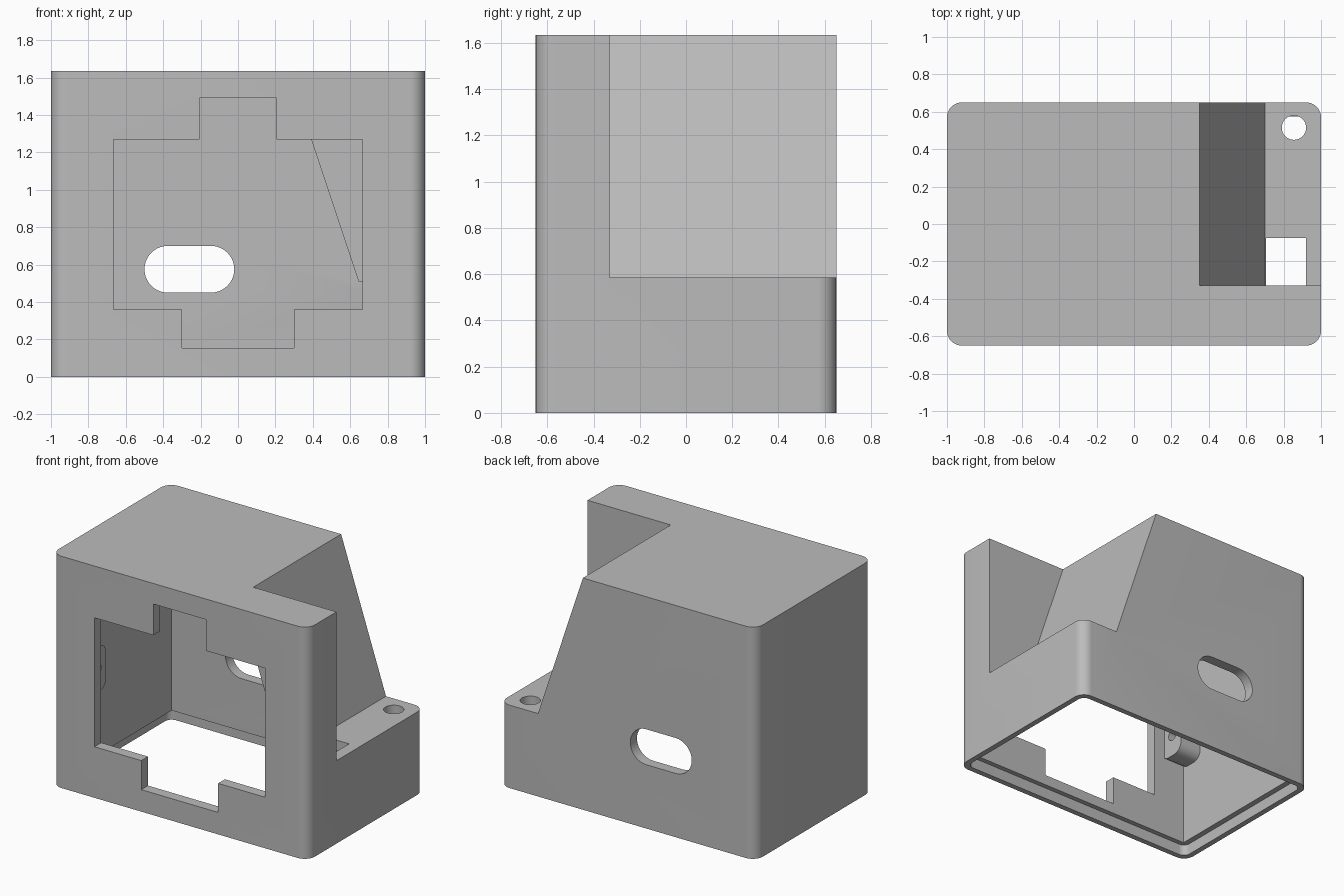
import bpy, bmesh
from math import pi, cos, sin, radians
from mathutils import Vector

cube = bpy.data.objects.get("Cube")
if cube:
    bpy.data.objects.remove(cube, do_unlink=True)

grey = bpy.data.materials.new("plain grey")
grey.use_nodes = True
COLOUR = (0.5, 0.5, 0.5, 1)
grey.diffuse_color = COLOUR
grey.node_tree.nodes["Principled BSDF"].inputs["Base Color"].default_value = COLOUR

H, WALL = 1.635, 0.08     # overall height, wall thickness
HX, HY = 1.0, 0.65        # half width, half depth


def prism(name, outline, axis, lo, hi):
    """Extrude a 2D outline along an axis; outline is (y,z), (x,z) or (x,y)."""
    def place(a, b):
        return {"x": (lo, a, b), "y": (a, lo, b), "z": (a, b, lo)}[axis]
    bm = bmesh.new()
    face = bm.faces.new([bm.verts.new(place(a, b)) for a, b in outline])
    new = bmesh.ops.extrude_face_region(bm, geom=[face])["geom"]
    step = Vector([(hi - lo) * (axis == k) for k in "xyz"])
    bmesh.ops.translate(bm, vec=step, verts=[v for v in new if isinstance(v, bmesh.types.BMVert)])
    bmesh.ops.recalc_face_normals(bm, faces=bm.faces)
    mesh = bpy.data.meshes.new(name)
    bm.to_mesh(mesh)
    bm.free()
    mesh.materials.append(grey)
    obj = bpy.data.objects.new(name, mesh)
    bpy.context.collection.objects.link(obj)
    return obj


def rounded(x0, x1, y0, y1, r, n=10):
    """Rectangle outline with rounded corners."""
    corners = [(x1 - r, y1 - r), (x0 + r, y1 - r), (x0 + r, y0 + r), (x1 - r, y0 + r)]
    pts = []
    for q, (cx, cy) in enumerate(corners):
        for i in range(n + 1):
            a = (q + i / n) * pi / 2
            p = (cx + r * cos(a), cy + r * sin(a))
            if not pts or (Vector(p) - Vector(pts[-1])).length > 1e-4:
                pts.append(p)
    if (Vector(pts[0]) - Vector(pts[-1])).length < 1e-4:
        pts.pop()
    return pts


def rect(x0, x1, y0, y1):
    return [(x0, y0), (x1, y0), (x1, y1), (x0, y1)]


def combine(target, tool, operation="DIFFERENCE"):
    """Apply a boolean and discard the tool."""
    mod = target.modifiers.new("shape", "BOOLEAN")
    mod.operation, mod.solver, mod.object = operation, "EXACT", tool
    deps = bpy.context.evaluated_depsgraph_get()
    mesh = bpy.data.meshes.new_from_object(target.evaluated_get(deps))
    target.modifiers.clear()
    target.data = mesh
    bpy.data.objects.remove(tool, do_unlink=True)


def slope_x(z):
    """Position of the sloping face at a height."""
    return 0.35 + (H - z) / 3


def recess(name, floor, shift, front):
    """Wedge-sided corner cut above the shelf."""
    top = 1.8
    return prism(name, [(slope_x(floor) - shift, floor), (1.2, floor), (1.2, top),
                        (slope_x(top) - shift, top)], "y", front, 1.0)


# Outer shell with rounded upright edges and the stepped rear corner
housing = prism("housing", rounded(-HX, HX, -HY, HY, 0.08), "z", 0, H)
combine(housing, recess("corner_recess", 0.585, 0, -0.33))

# Cavity that follows the shell at wall thickness
ix, iy = HX - WALL, HY - 0.075
cavity = prism("cavity", rect(-ix, ix, -iy, iy), "z", -0.1, H - 0.075)
combine(cavity, recess("cavity_recess", 0.51, WALL, -0.405))
combine(housing, cavity)

# Rebate around the open bottom
combine(housing, prism("rebate", rounded(-HX + 0.04, HX - 0.04, -HY + 0.04, HY - 0.04, 0.05),
                       "z", -0.05, 0.08))

# Stepped socket opening in the front
opening = [(-0.3, 0.155), (0.3, 0.155), (0.3, 0.36), (0.665, 0.36), (0.665, 1.27), (0.205, 1.27),
           (0.205, 1.49), (-0.205, 1.49), (-0.205, 1.27), (-0.665, 1.27), (-0.665, 0.36), (-0.3, 0.36)]
combine(housing, prism("socket_opening", opening, "y", -0.8, -0.5))

# Oblong slot in the back
combine(housing, prism("back_slot", rounded(-0.5, -0.02, 0.45, 0.7, 0.125), "y", 0.5, 0.8))

# Cable hole and screw hole through the shelf
combine(housing, prism("cable_hole", rect(0.705, 0.92, -0.33, -0.075), "z", 0.4, 0.6))
combine(housing, prism("screw_hole", rounded(0.79, 0.92, 0.45, 0.58, 0.065), "z", 0.4, 0.7))

# Mounting lugs inside, beside the socket opening
for side, label in ((-1, "right"), (1, "left")):
    x0, x1 = sorted((side * 0.75, side * 0.93))
    lug = prism(label + "_lug", rounded(-0.6, -0.4, 0.66, 0.98, 0.07), "x", x0, x1)
    h0, h1 = sorted((side * 0.7, side * 0.9))
    combine(lug, prism("lug_hole", rounded(-0.53, -0.45, 0.78, 0.86, 0.04), "x", h0, h1))
    combine(housing, lug, "UNION")

# Smooth the curves, keep the edges crisp
bpy.ops.object.select_all(action="DESELECT")
housing.select_set(True)
bpy.context.view_layer.objects.active = housing
bpy.ops.object.shade_smooth_by_angle(angle=radians(30))
